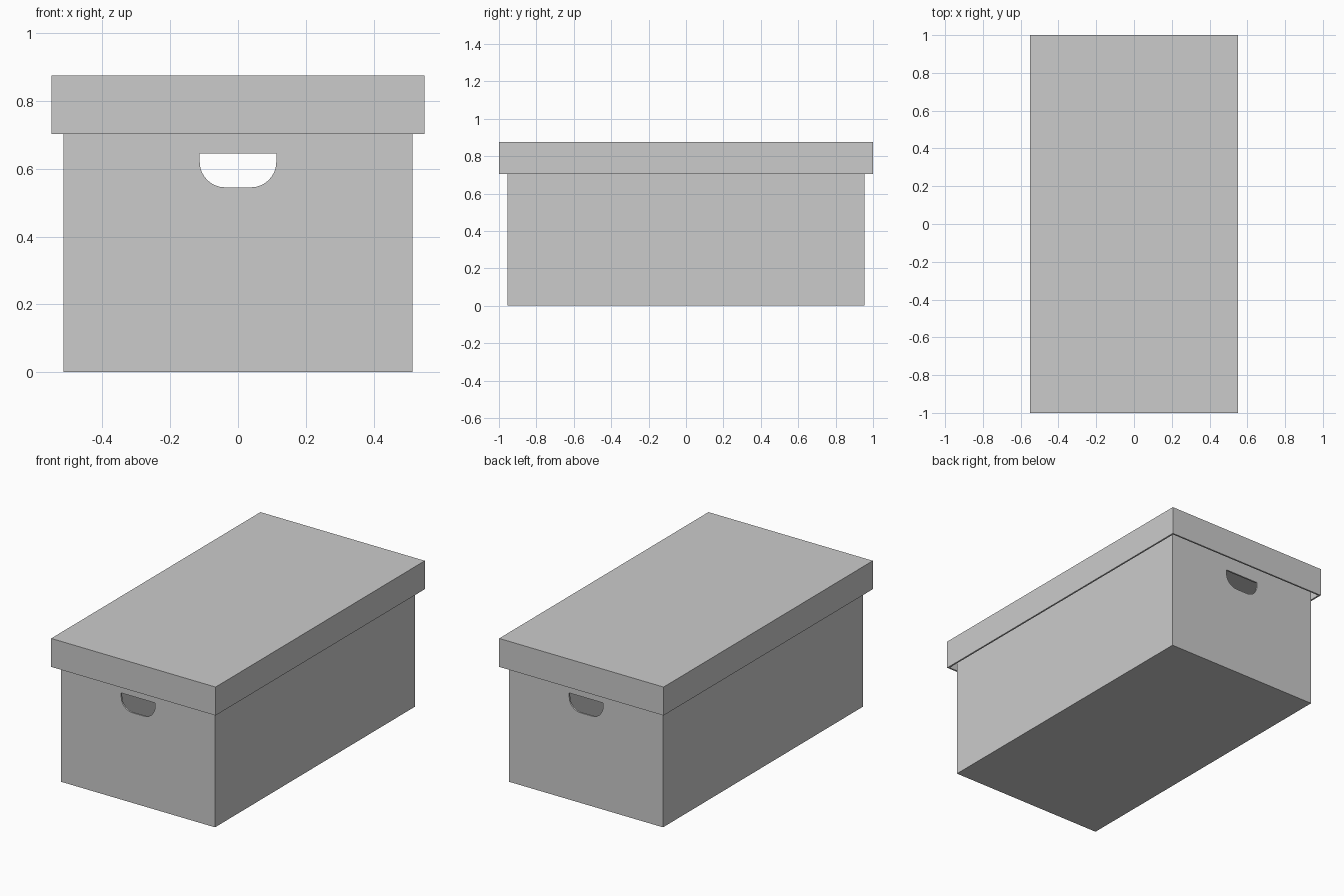
import bpy, bmesh
from math import sin, cos, pi

if "Cube" in bpy.data.objects:
    bpy.data.objects.remove(bpy.data.objects["Cube"])

WALL = 0.01


def add_mesh(name, bm):
    bmesh.ops.recalc_face_normals(bm, faces=bm.faces)
    mesh = bpy.data.meshes.new(name)
    bm.to_mesh(mesh)
    bm.free()
    obj = bpy.data.objects.new(name, mesh)
    bpy.context.collection.objects.link(obj)
    return obj


def open_box(name, hx, hy, z0, z1, open_side):
    """Thin-walled box; open_side is +1 (open top) or -1 (open bottom)."""
    bm = bmesh.new()
    bmesh.ops.create_cube(bm, size=1)
    for v in bm.verts:
        v.co = (v.co.x * 2 * hx, v.co.y * 2 * hy, z0 if v.co.z < 0 else z1)
    bm.normal_update()
    opening = [f for f in bm.faces if f.normal.z * open_side > 0.5]
    bmesh.ops.delete(bm, geom=opening, context='FACES_ONLY')
    # Outward normals follow from the cube, so no recalculation is needed
    mesh = bpy.data.meshes.new(name)
    bm.to_mesh(mesh)
    bm.free()
    obj = bpy.data.objects.new(name, mesh)
    bpy.context.collection.objects.link(obj)
    solid = obj.modifiers.new("wall", 'SOLIDIFY')
    solid.thickness = WALL
    solid.offset = -1
    solid.use_even_offset = True
    return obj


# Box body and overhanging lid
body = open_box("box_body", 0.515, 0.955, 0.0, 0.862, 1)
lid = open_box("box_lid", 0.55, 1.0, 0.703, 0.875, -1)

# Handle-hole cutter: flat top, rounded lower corners, passing through both ends
half_w, top, bottom, r, steps = 0.113, 0.645, 0.545, 0.075, 8
right = [(half_w - r + r * cos(a), bottom + r - r * sin(a))
         for a in (i * pi / 2 / steps for i in range(steps + 1))]
outline = [(half_w, top)] + right + [(-x, z) for x, z in reversed(right)] + [(-half_w, top)]
bm = bmesh.new()
face = bm.faces.new([bm.verts.new((x, -1.2, z)) for x, z in outline])
ext = bmesh.ops.extrude_face_region(bm, geom=[face])
moved = [g for g in ext["geom"] if isinstance(g, bmesh.types.BMVert)]
bmesh.ops.translate(bm, verts=moved, vec=(0, 2.4, 0))
cutter = add_mesh("handle_cutter", bm)
cutter.hide_render = True
cutter.display_type = 'WIRE'

# Cut the hand holes in the body
cut = body.modifiers.new("hand_holes", 'BOOLEAN')
cut.operation = 'DIFFERENCE'
cut.solver = 'EXACT'
cut.object = cutter
